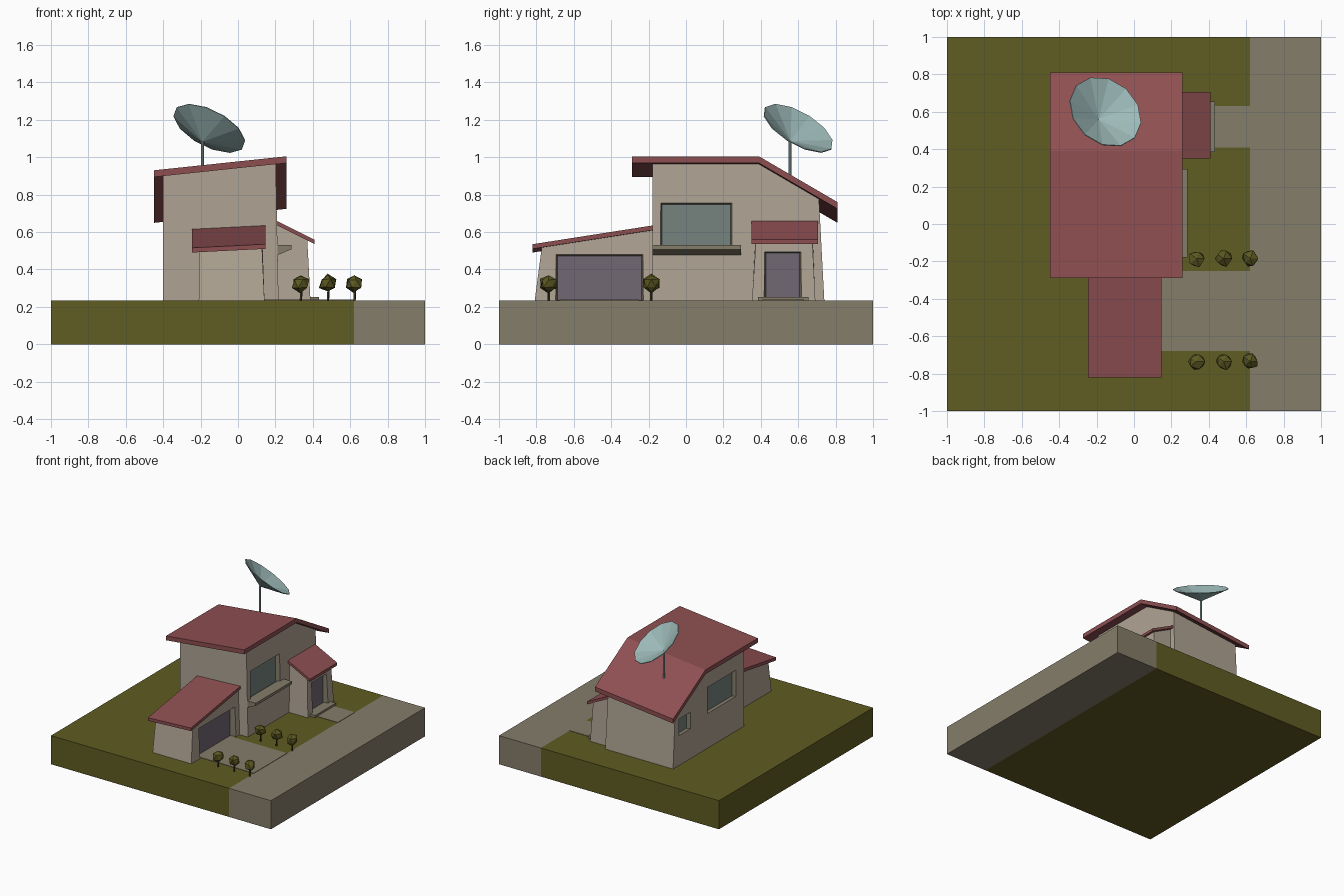
import bpy, bmesh, math, random
from mathutils import Vector

if "Cube" in bpy.data.objects:
    bpy.data.objects.remove(bpy.data.objects["Cube"])

random.seed(4)
G = 0.235  # ground level


def material(name, rgb):
    m = bpy.data.materials.new(name)
    m.diffuse_color = (*rgb, 1)
    m.use_nodes = True
    m.node_tree.nodes["Principled BSDF"].inputs["Base Color"].default_value = m.diffuse_color
    return m


GRASS = material("grass green", (0.115, 0.107, 0.016))
STONE = material("paving taupe", (0.235, 0.205, 0.145))
WALL = material("wall beige", (0.43, 0.37, 0.295))
ROOF = material("roof red", (0.27, 0.078, 0.083))
GLASS = material("window grey green", (0.18, 0.23, 0.215))
DOOR = material("door mauve", (0.165, 0.138, 0.168))
METAL = material("dish pale teal", (0.34, 0.50, 0.49))
LEAF = material("leaf olive", (0.105, 0.098, 0.015))
BARK = material("bark brown", (0.06, 0.045, 0.02))


def finish(name, bm, *mats):
    bmesh.ops.recalc_face_normals(bm, faces=bm.faces)
    me = bpy.data.meshes.new(name)
    bm.to_mesh(me)
    bm.free()
    for m in mats:
        me.materials.append(m)
    ob = bpy.data.objects.new(name, me)
    bpy.context.collection.objects.link(ob)
    return ob


def loft(name, a, b, *mats, end_index=0):
    """Closed solid between two matching loops; the b end takes end_index."""
    bm = bmesh.new()
    va, vb = [bm.verts.new(p) for p in a], [bm.verts.new(p) for p in b]
    bm.faces.new(va)
    bm.faces.new(vb).material_index = end_index
    n = len(a)
    for i in range(n):
        j = (i + 1) % n
        bm.faces.new((va[i], va[j], vb[j], vb[i]))
    return finish(name, bm, *mats)


def rect_x(x, y0, y1, z0, z1):
    return [(x, y0, z0), (x, y1, z0), (x, y1, z1), (x, y0, z1)]


def box(name, x0, x1, y0, y1, z0, z1, mat):
    return loft(name, rect_x(x0, y0, y1, z0, z1), rect_x(x1, y0, y1, z0, z1), mat)


def recess(wall, name, x_out, x_in, y0, y1, z0, z1, panel, bottom=0.0, s=0.012):
    """Cut a tapered opening: stone reveal, coloured panel at the back."""
    cut = loft(name, rect_x(x_out, y0, y1, z0, z1),
               rect_x(x_in, y0 + s, y1 - s, z0 + bottom, z1 - s), STONE, panel, end_index=1)
    cut.hide_render = True
    mod = wall.modifiers.new(name, 'BOOLEAN')
    mod.object, mod.operation, mod.solver = cut, 'DIFFERENCE', 'EXACT'
    mod.material_mode = 'TRANSFER'
    bpy.context.view_layer.update()
    dg = bpy.context.evaluated_depsgraph_get()
    me = bpy.data.meshes.new_from_object(wall.evaluated_get(dg))
    wall.modifiers.clear()
    wall.data = me
    bpy.data.objects.remove(cut)


# Ground slab, street and paths
box("lawn", -1, 0.62, -1, 1, 0, G, GRASS)
box("street", 0.62, 1, -1, 1, 0, G, STONE)
box("driveway", 0.10, 0.62, -0.68, -0.25, G - 0.005, G + 0.003, STONE)
box("front_path", 0.36, 0.62, 0.41, 0.63, G - 0.005, G + 0.003, STONE)


# Main house: roof height tilts across x and folds down toward the back
def roof_z(x, y):
    return 1.005 - 0.1056 * (0.26 - x) - 0.583 * max(0, y - 0.39)


def house_side(x0, lean):
    pts = [(x0, -0.18, G - 0.01), (x0, 0.74, G - 0.01)]
    xt = x0 - lean
    for y in (0.71, 0.39, -0.18):
        z = roof_z(xt, y) - 0.02
        pts.append((x0 - lean * (z - G) / 0.73, y, z))
    return pts


house = loft("house_walls", house_side(-0.40, 0), house_side(0.217, 0.015), WALL)


def roof_side(x):
    ys = (-0.29, 0.39, 0.81)
    return ([(x, y, roof_z(x, y)) for y in ys] +
            [(x, y, roof_z(x, y) - 0.036) for y in reversed(ys)])


loft("house_roof", roof_side(-0.45), roof_side(0.26), ROOF)
recess(house, "front_window", 0.23, 0.175, -0.14, 0.25, 0.52, 0.76, GLASS)
recess(house, "left_window", -0.42, -0.37, -0.08, 0.30, 0.52, 0.74, GLASS)
recess(house, "left_small_window", -0.42, -0.37, 0.51, 0.67, 0.48, 0.62, GLASS)

# Window sill with a wedge underside
sill = [(0.19, 0.53), (0.285, 0.53), (0.285, 0.508), (0.215, 0.478), (0.19, 0.478)]
loft("window_sill", [(x, -0.178, z) for x, z in sill], [(x, 0.295, z) for x, z in sill], STONE)


# Garage with a lean-to roof
def garage_z(x, y):
    return 0.535 + (y + 0.82) * 0.156 + (x - 0.145) * 0.05


def garage_loop(y_low, y_top):
    return [(-0.21, y_low, G - 0.01), (0.142, y_low, G - 0.01),
            (0.128, y_top, garage_z(0.128, y_top) - 0.015),
            (-0.207, y_top, garage_z(-0.207, y_top) - 0.015)]


garage = loft("garage_walls", garage_loop(-0.81, -0.77), garage_loop(-0.15, -0.15), WALL)
recess(garage, "garage_door", 0.16, 0.095, -0.70, -0.225, G + 0.002, 0.485, DOOR)


def garage_roof_loop(y):
    return [(x, y, garage_z(x, y) - d)
            for x, d in ((-0.245, 0), (0.147, 0), (0.147, 0.025), (-0.245, 0.025))]


loft("garage_roof", garage_roof_loop(-0.82), garage_roof_loop(-0.16), ROOF)


# Entrance porch
def porch_z(x):
    return 0.658 - 0.5 * (x - 0.21)


def porch_loop(y_low, y_top):
    return [(0.15, y_low, G - 0.01), (0.388, y_low, G - 0.01),
            (0.37, y_top, porch_z(0.37) - 0.012), (0.15, y_top, porch_z(0.15) - 0.012)]


porch = loft("porch_walls", porch_loop(0.352, 0.375), porch_loop(0.692, 0.675), WALL)
recess(porch, "front_door", 0.40, 0.345, 0.415, 0.62, G + 0.005, 0.50, DOOR)
edge = [(0.18, porch_z(0.18)), (0.408, porch_z(0.408)),
        (0.408, porch_z(0.408) - 0.022), (0.18, porch_z(0.18) - 0.022)]
loft("porch_roof", [(x, 0.35, z) for x, z in edge], [(x, 0.705, z) for x, z in edge], ROOF)
box("door_step", 0.35, 0.432, 0.385, 0.655, G - 0.005, 0.254, STONE)


def rod(name, base, top, r, sides, mat):
    loops = [[(p[0] + r * math.cos(t), p[1] + r * math.sin(t), p[2])
              for t in (2 * math.pi * i / sides for i in range(sides))] for p in (base, top)]
    return loft(name, *loops, mat)


# Dish: a shallow twelve-sided cone on a pole
normal = Vector((0.41, 0.46, 0.787)).normalized()
turn = normal.to_track_quat('Z', 'Y')
rim_centre = Vector((-0.153, 0.60, 1.155))
bm = bmesh.new()
tip = bm.verts.new(rim_centre - normal * 0.09)
rim = [bm.verts.new(rim_centre + turn @ Vector((0.21 * math.cos(a), 0.21 * math.sin(a), 0)))
       for a in (math.tau * i / 12 for i in range(12))]
for i in range(12):
    bm.faces.new((tip, rim[i], rim[(i + 1) % 12]))
dish = finish("dish", bm, METAL)
thick = dish.modifiers.new("thickness", 'SOLIDIFY')
thick.thickness, thick.offset = 0.005, 0
rod("dish_pole", (-0.19, 0.557, 0.83), (-0.19, 0.557, 1.085), 0.008, 8, METAL)

# Two rows of small trees along the driveway
for y in (-0.185, -0.735):
    for x in (0.335, 0.48, 0.622):
        rod("tree_trunk", (x, y, G - 0.005), (x + 0.004, y, 0.30), 0.007, 5, BARK)
        bm = bmesh.new()
        bmesh.ops.create_icosphere(bm, subdivisions=1, radius=0.05)
        for v in bm.verts:
            v.co *= random.uniform(0.78, 1.1)
            v.co += Vector((x, y, 0.325))
        finish("tree_crown", bm, LEAF)
